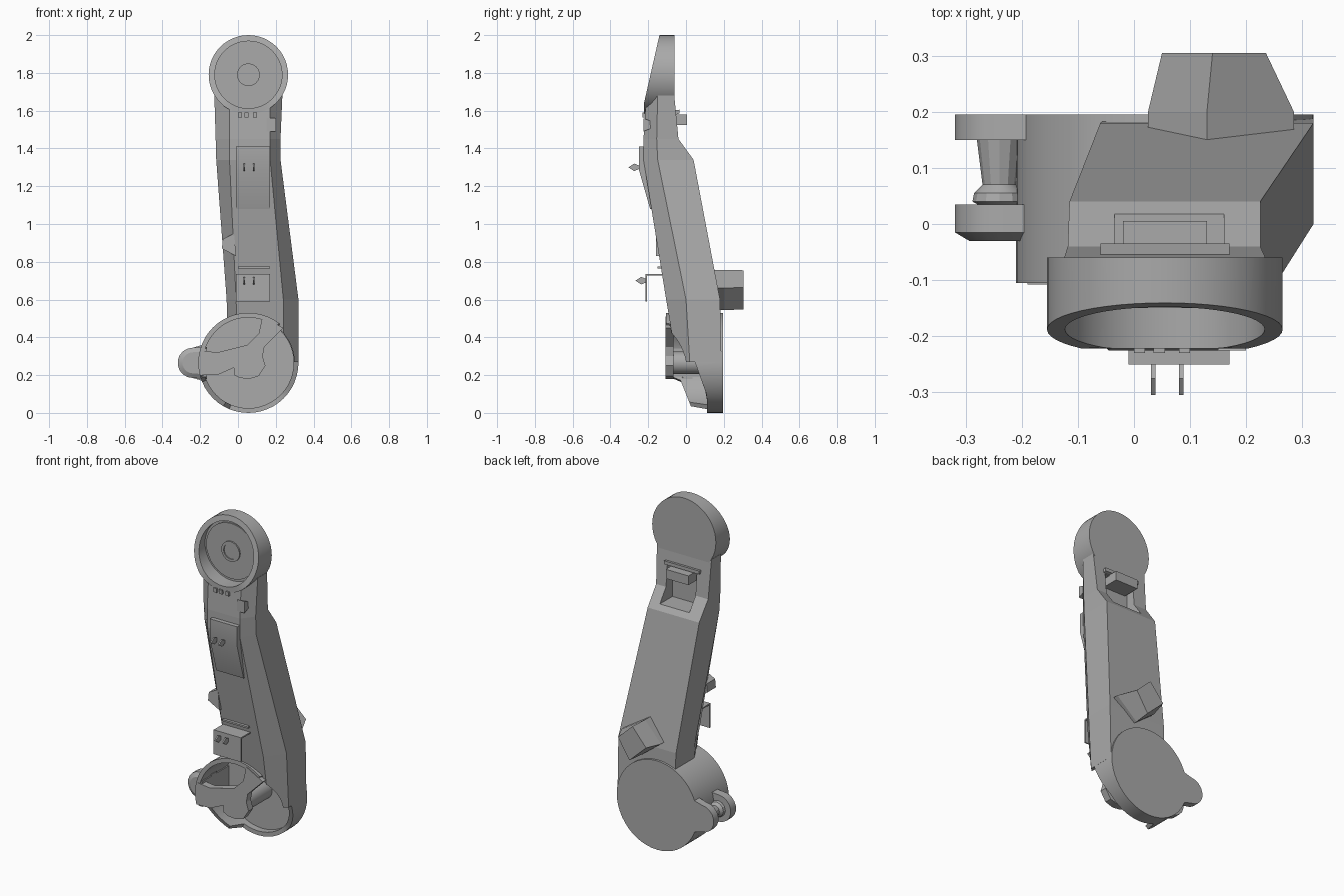
import bpy, bmesh
from math import sin, cos, radians
from mathutils import Vector

if "Cube" in bpy.data.objects:
    bpy.data.objects.remove(bpy.data.objects["Cube"], do_unlink=True)

grey = bpy.data.materials.new("plain grey")
grey.use_nodes = True
grey.diffuse_color = (0.4, 0.4, 0.4, 1)
grey.node_tree.nodes["Principled BSDF"].inputs["Base Color"].default_value = (0.4, 0.4, 0.4, 1)


def loft(name, rings, smooth=True):
    """Skin a list of point rings and cap both ends."""
    bm = bmesh.new()
    loops = [[bm.verts.new(p) for p in ring] for ring in rings]
    n = len(loops[0])
    for a, b in zip(loops, loops[1:]):
        for i in range(n):
            j = (i + 1) % n
            bm.faces.new((a[i], a[j], b[j], b[i]))
    bm.faces.new(loops[0])
    bm.faces.new(loops[-1][::-1])
    bmesh.ops.recalc_face_normals(bm, faces=bm.faces)
    mesh = bpy.data.meshes.new(name)
    bm.to_mesh(mesh)
    bm.free()
    mesh.materials.append(grey)
    ob = bpy.data.objects.new(name, mesh)
    bpy.context.collection.objects.link(ob)
    if smooth:
        select(ob)
        bpy.ops.object.shade_smooth_by_angle(angle=radians(25))
    return ob


def select(ob):
    bpy.ops.object.select_all(action='DESELECT')
    ob.select_set(True)
    bpy.context.view_layer.objects.active = ob


def plate(name, outline, y0, y1):
    return loft(name, [[(x, y, z) for x, z in outline] for y in (y0, y1)])


def strip(name, profile, x0, x1):
    return loft(name, [[(x, y, z) for y, z in profile] for x in (x0, x1)])


def block(name, x0, x1, y0, y1, z0, z1):
    return plate(name, [(x0, z0), (x1, z0), (x1, z1), (x0, z1)], y0, y1)


def circle(c, r, y, n=48):
    """Ring facing the front; y is a number or a rule of angle and height."""
    pts = []
    for i in range(n):
        a = 360 * i / n
        x, z = c[0] + r * cos(radians(a)), c[1] + r * sin(radians(a))
        pts.append((x, y(a, z) if callable(y) else y, z))
    return pts


def turned(name, c, steps, n=24):
    return loft(name, [circle(c, r, y, n) for y, r in steps])


def cut(target, cutter):
    mod = target.modifiers.new("cut", 'BOOLEAN')
    mod.operation, mod.solver, mod.object = 'DIFFERENCE', 'EXACT', cutter
    select(target)
    bpy.ops.object.modifier_apply(modifier=mod.name)
    bpy.data.objects.remove(cutter, do_unlink=True)


TOP, LOW, PIN = (0.055, 1.79), (0.055, 0.265), (-0.24, 0.265)


# Upper and lower round housings, each a cup with a sloping rim
def top_rim(a, z):
    return max(-0.222, -0.145 - (1.98 - z) * 0.227)


def low_rim(a, z):
    if 46 <= a <= 200:
        return -0.105
    if 200 < a <= 245:
        return -0.06 + max(0, 0.25 - z) * 0.4
    return min(0.11, max(0, (0.4 - z) * 0.36))


def cup(name, c, r, inner, back, floor, rim):
    return loft(name, [circle(c, r, back), circle(c, r, rim),
                       circle(c, inner, rim), circle(c, inner, floor)])


cup("upper_housing", TOP, 0.21, 0.178, -0.06, -0.135, top_rim)
cup("lower_housing", LOW, 0.265, 0.24, 0.195, 0.15, low_rim)

# Raised rings inside the upper housing
turned("upper_inner_disc", TOP, [(-0.13, 0.165), (-0.142, 0.165)], 32)
turned("upper_hub", TOP, [(-0.13, 0.06), (-0.15, 0.06), (-0.15, 0.045), (-0.144, 0.045)])


# Arm beam: six-sided section with bevelled front edges
def section(z, front, shoulder, back, xl, xfl, xfr, xr):
    return [(xl, shoulder, z), (xfl, front, z), (xfr, front, z),
            (xr, shoulder, z), (xr, back, z), (xl, back, z)]


beam = loft("arm_beam", [
    section(1.68, -0.21, -0.15, -0.062, -0.125, -0.045, 0.17, 0.235),
    section(1.45, -0.225, -0.155, -0.04, -0.118, -0.045, 0.17, 0.225),
    section(1.34, -0.225, -0.15, 0.04, -0.115, -0.045, 0.17, 0.225),
    section(0.60, -0.105, 0, 0.18, -0.06, -0.01, 0.24, 0.32),
    section(0.27, -0.05, 0.02, 0.188, -0.05, 0, 0.24, 0.32)], smooth=False)
cut(beam, turned("cutter", LOW, [(-1, 0.243), (0.16, 0.243)], 48))
cut(beam, turned("cutter", TOP, [(-1, 0.18), (-0.13, 0.18)], 48))
cut(beam, block("cutter", -0.035, 0.16, -0.1, 0.2, 1.37, 1.575))

# Back latch in the neck recess
block("back_latch", -0.02, 0.13, -0.11, 0.005, 1.525, 1.58)
strip("back_lip", [(-0.07, 1.6), (-0.035, 1.605), (-0.035, 1.585), (-0.07, 1.575)], -0.06, 0.17)

# Front bridge over the lower housing, with its round hub behind
bridge = [(-0.19, 0.33), (-0.11, 0.32), (-0.03, 0.34), (0.05, 0.36), (0.11, 0.42),
          (0.13, 0.51), (0.24, 0.45), (0.14, 0.35), (0.13, 0.3), (0.145, 0.25),
          (0.11, 0.195), (0.06, 0.18), (0.01, 0.185), (-0.02, 0.2), (-0.02, 0.24),
          (-0.11, 0.2), (-0.19, 0.2)]
plate("front_bridge", bridge, -0.108, -0.065)
turned("bridge_hub", (0.06, 0.265), [(-0.07, 0.06), (0.155, 0.06)])
block("fork_root", -0.19, -0.165, -0.1, 0.17, 0.19, 0.34)

# Fork ears with a rounded end and a flared root
tip = [(PIN[0] + 0.08 * cos(radians(a)), PIN[1] + 0.08 * sin(radians(a)))
       for a in range(90, 271, 20)]
ear = tip + [(-0.17, 0.165), (-0.11, 0.09), (-0.11, 0.44), (-0.17, 0.365)]
plate("back_ear", ear, 0.15, 0.195)
front_ear = tip + [(-0.165, 0.18), (-0.165, 0.35)]
mid = Vector((-0.235, 0.265))
small = [tuple(mid + (Vector(p) - mid) * 0.7) for p in front_ear]
loft("front_ear", [[(x, 0.035, z) for x, z in front_ear],
                   [(x, -0.015, z) for x, z in front_ear],
                   [(x, -0.03, z) for x, z in small]])

# Pin between the ears
turned("fork_pin", PIN, [(0.03, 0.03), (0.04, 0.048), (0.055, 0.045), (0.07, 0.03),
                         (0.15, 0.04)], 12)

# Front clips, made of bent strips, with small prongs
strip("upper_clip", [(-0.215, 1.41), (-0.25, 1.41), (-0.25, 1.29), (-0.19, 1.08),
                     (-0.17, 1.08), (-0.215, 1.29)], -0.01, 0.17)
strip("lower_clip", [(-0.11, 0.735), (-0.215, 0.735), (-0.215, 0.59), (-0.207, 0.59),
                     (-0.207, 0.727), (-0.11, 0.727)], -0.01, 0.17)
for label, y, z in (("upper", -0.25, 1.3), ("lower", -0.212, 0.7)):
    for side, x in (("right", 0.03), ("left", 0.08)):
        strip(label + "_clip_prong_" + side,
              [(y, z - 0.01), (y - 0.025, z - 0.02), (y - 0.055, z),
               (y - 0.025, z + 0.02), (y, z + 0.01)], x, x + 0.008)

# Small catches on the beam edges and front
strip("side_catch", [(-0.225, 1.56), (-0.175, 1.54), (-0.175, 1.51), (-0.225, 1.49)], 0.15, 0.2)
plate("edge_catch", [(-0.085, 0.87), (-0.08, 0.92), (-0.02, 0.95), (-0.01, 0.83)], -0.16, -0.08)
for side, x in (("right", 0), ("middle", 0.035), ("left", 0.08)):
    block("neck_tab_" + side, x, x + 0.02, -0.23, -0.21, 1.565, 1.59)
block("front_ledge", 0, 0.17, -0.15, -0.12, 0.765, 0.775)

# Tapered stop block on the back
foot = [(0.025, 0.64), (0.13, 0.757), (0.285, 0.66), (0.15, 0.545)]
head = [(0.05, 0.65), (0.14, 0.755), (0.235, 0.665), (0.16, 0.547)]
loft("back_stop", [[(x, 0.13, z) for x, z in foot], [(x, 0.2, z) for x, z in foot],
                   [(x, 0.305, z) for x, z in head]], smooth=False)
